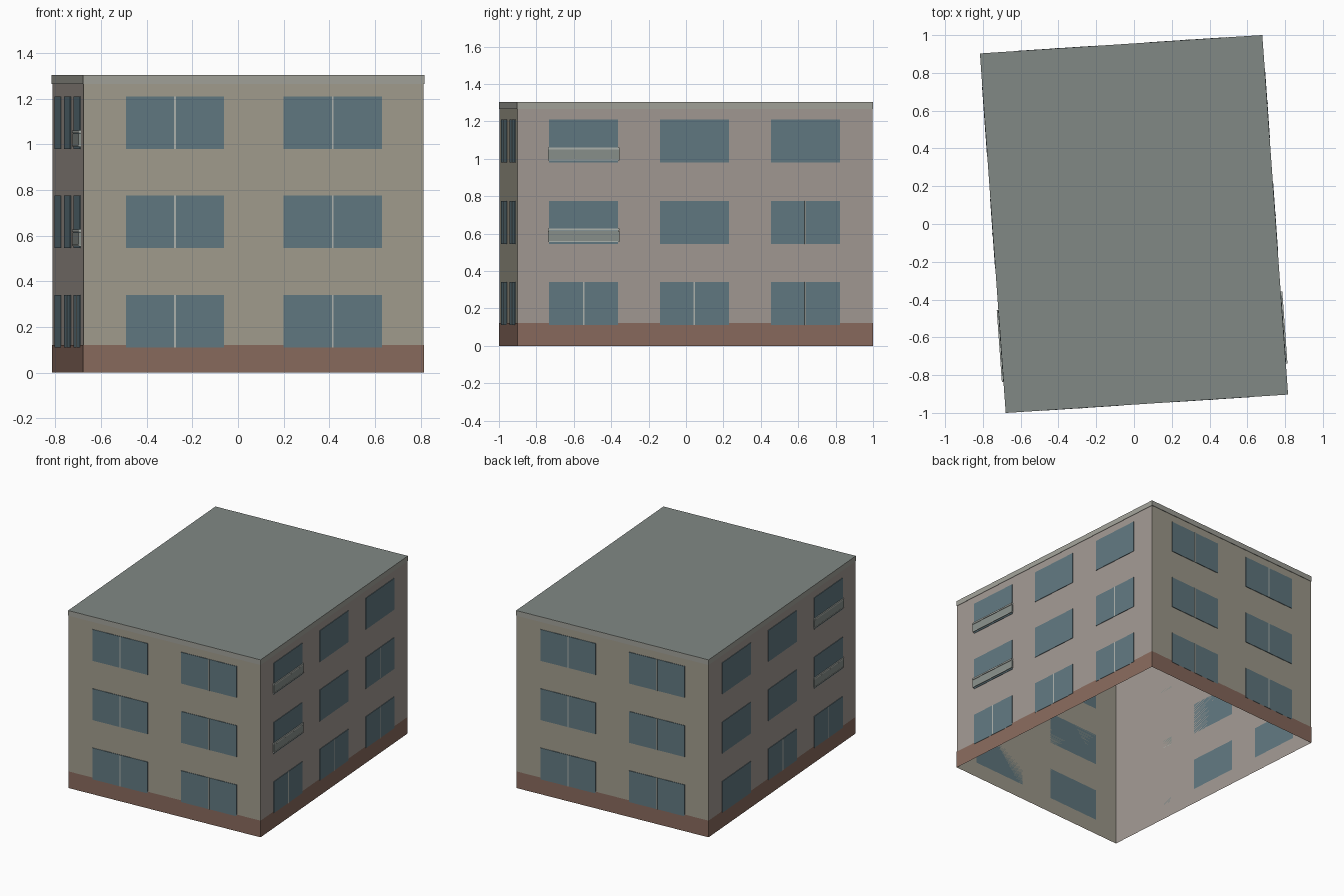
import bpy, bmesh
from mathutils import Vector

if "Cube" in bpy.data.objects:
    bpy.data.objects.remove(bpy.data.objects["Cube"])

# Plan corners: front left, front right, back right, back left
C = [Vector(p) for p in ((-0.677, -0.997, 0), (0.813, -0.9, 0),
                         (0.677, 0.997, 0), (-0.813, 0.9, 0))]


def material(name, rgb):
    m = bpy.data.materials.new(name)
    m.diffuse_color = (*rgb, 1)
    m.use_nodes = True
    m.node_tree.nodes["Principled BSDF"].inputs["Base Color"].default_value = m.diffuse_color
    return m


WALL_A = material("warm_plaster", (0.36, 0.335, 0.27))
WALL_B = material("rose_plaster", (0.36, 0.32, 0.29))
BRICK = material("brick", (0.25, 0.145, 0.11))
GLASS = material("glass", (0.12, 0.19, 0.22))
FRAME = material("frame", (0.42, 0.45, 0.42))
ROOF = material("roof", (0.22, 0.25, 0.235))
TRIM = material("trim", (0.36, 0.36, 0.32))
PANEL = material("balcony_panel", (0.25, 0.28, 0.26))


def finish(name, bm, mats):
    me = bpy.data.meshes.new(name)
    bm.to_mesh(me)
    bm.free()
    ob = bpy.data.objects.new(name, me)
    bpy.context.collection.objects.link(ob)
    for m in mats:
        me.materials.append(m)
    return ob


def shell(name, z0, z1, grow, mats, caps=False):
    """Ring of four walls over the plan; material 0 = front/back, 1 = sides, 2 = caps."""
    bm = bmesh.new()
    pts = [c * (1 + grow / c.length) for c in C]
    lo = [bm.verts.new((p.x, p.y, z0)) for p in pts]
    hi = [bm.verts.new((p.x, p.y, z1)) for p in pts]
    for i in range(4):
        j = (i + 1) % 4
        bm.faces.new((lo[i], lo[j], hi[j], hi[i])).material_index = i % 2
    if caps:
        bm.faces.new(hi).material_index = 2
        bm.faces.new(lo[::-1]).material_index = 2
    return finish(name, bm, mats)


def wall_box(bm, a, b, u0, u1, z0, z1, d0, d1):
    """Box on the wall a-b: u along it (0..1), d outwards."""
    along = b - a
    out = Vector((0, 0, 1)).cross(along).normalized()
    if out.dot(a + b) < 0:
        out = -out
    v = [bm.verts.new(a + along * u + out * d + Vector((0, 0, z)))
         for z in (z0, z1) for u, d in ((u0, d1), (u1, d1), (u1, d0), (u0, d0))]
    for f in ((0, 1, 5, 4), (1, 2, 6, 5), (2, 3, 7, 6), (3, 0, 4, 7), (4, 5, 6, 7), (3, 2, 1, 0)):
        bm.faces.new([v[k] for k in f])


# Open-bottomed walls, brick plinth and roof slab
shell("walls", 0, 1.27, 0, (WALL_A, WALL_B))
shell("plinth", 0, 0.122, 0.003, (BRICK, BRICK))
shell("roof_slab", 1.265, 1.303, 0.004, (TRIM, TRIM, ROOF), caps=True)

# Each wall: start, end, window spans, (floor, column) pairs with a mullion
FLOORS = ((0.11, 0.34), (0.545, 0.775), (0.98, 1.21))
END = ((0.125, 0.413), (0.588, 0.877))
SIDE = ((0.088, 0.283), (0.401, 0.595), (0.714, 0.908))
ALL = {(f, c) for f in range(3) for c in range(2)}
WALLS = {"front": (C[0], C[1], END, ALL), "back": (C[2], C[3], END, ALL),
         "right": (C[1], C[2], SIDE, {(0, 0), (0, 1), (0, 2), (1, 2)}),
         "left": (C[0], C[3], SIDE, {(0, 0), (0, 1)})}

for name, (a, b, spans, split) in WALLS.items():
    glass, bars = bmesh.new(), bmesh.new()
    half = 0.004 / (b - a).length
    for f, (z0, z1) in enumerate(FLOORS):
        for c, (u0, u1) in enumerate(spans):
            wall_box(glass, a, b, u0, u1, z0, z1, 0, 0.004)
            if (f, c) in split:
                m = (u0 + u1) / 2
                wall_box(bars, a, b, m - half, m + half, z0, z1, 0.002, 0.006)
    for part, bm, mat in (("windows", glass, GLASS), ("mullions", bars, FRAME)):
        bmesh.ops.recalc_face_normals(bm, faces=bm.faces)
        finish(f"{name}_{part}", bm, [mat])

# Shallow balconies on the upper front windows of both sides
for name in ("right", "left"):
    a, b = WALLS[name][:2]
    panel, rails = bmesh.new(), bmesh.new()
    for z in (0.555, 0.99):
        wall_box(panel, a, b, 0.085, 0.286, z + 0.004, z + 0.058, 0, 0.009)
        wall_box(rails, a, b, 0.085, 0.286, z, z + 0.006, 0, 0.011)
        wall_box(rails, a, b, 0.085, 0.286, z + 0.06, z + 0.071, 0, 0.011)
    for part, bm, mat in (("balcony_panels", panel, PANEL), ("balcony_rails", rails, FRAME)):
        bmesh.ops.recalc_face_normals(bm, faces=bm.faces)
        finish(f"{name}_{part}", bm, [mat])
